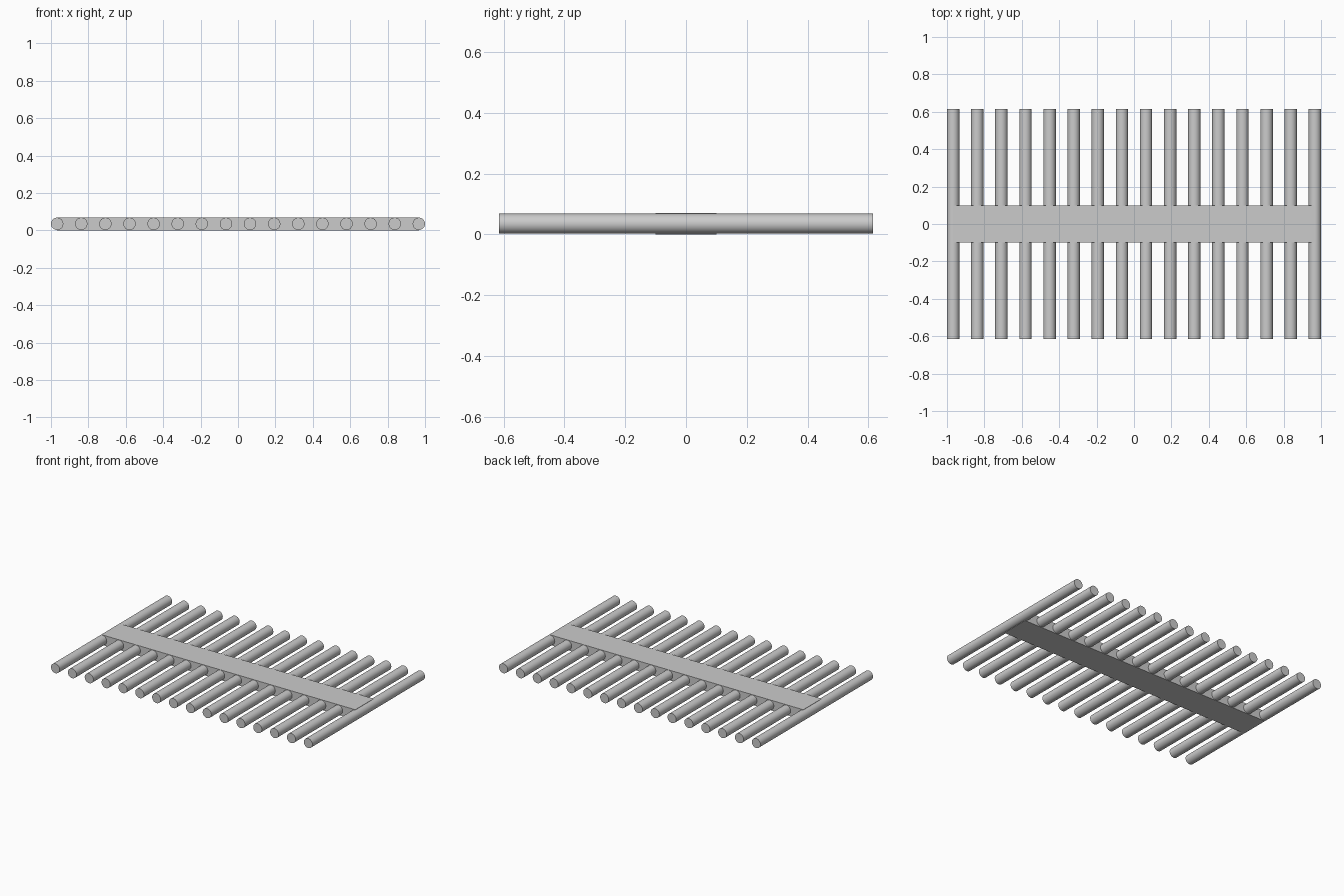
import bpy
import math

if "Cube" in bpy.data.objects:
    bpy.data.objects.remove(bpy.data.objects["Cube"], do_unlink=True)

ROD_COUNT = 16
ROD_RADIUS = 0.033
ROD_LENGTH = 1.23
BAR_WIDTH = 0.2
BAR_HEIGHT = 0.07
END_X = 1 - ROD_RADIUS

# Plain grey material shared by all parts
grey = bpy.data.materials.new("plain_grey")
grey.use_nodes = True
colour = (0.6, 0.6, 0.6, 1)
grey.diffuse_color = colour
grey.node_tree.nodes["Principled BSDF"].inputs["Base Color"].default_value = colour


def finish(name):
    obj = bpy.context.object
    obj.name = name
    obj.data.materials.append(grey)
    return obj


# Central bar, ending on the axes of the outermost rods
bpy.ops.mesh.primitive_cube_add(size=1, location=(0, 0, BAR_HEIGHT / 2))
bar = finish("central_bar")
bar.scale = (2 * END_X, BAR_WIDTH, BAR_HEIGHT)
bpy.ops.object.transform_apply(location=False, rotation=False, scale=True)

# Evenly spaced round rods crossing the bar
for i in range(ROD_COUNT):
    x = END_X * (2 * i / (ROD_COUNT - 1) - 1)
    bpy.ops.mesh.primitive_cylinder_add(
        vertices=32, radius=ROD_RADIUS, depth=ROD_LENGTH,
        location=(x, 0, BAR_HEIGHT / 2), rotation=(math.pi / 2, 0, 0))
    finish(f"rod_{i + 1}")
    bpy.ops.object.shade_smooth_by_angle(angle=math.radians(40))
